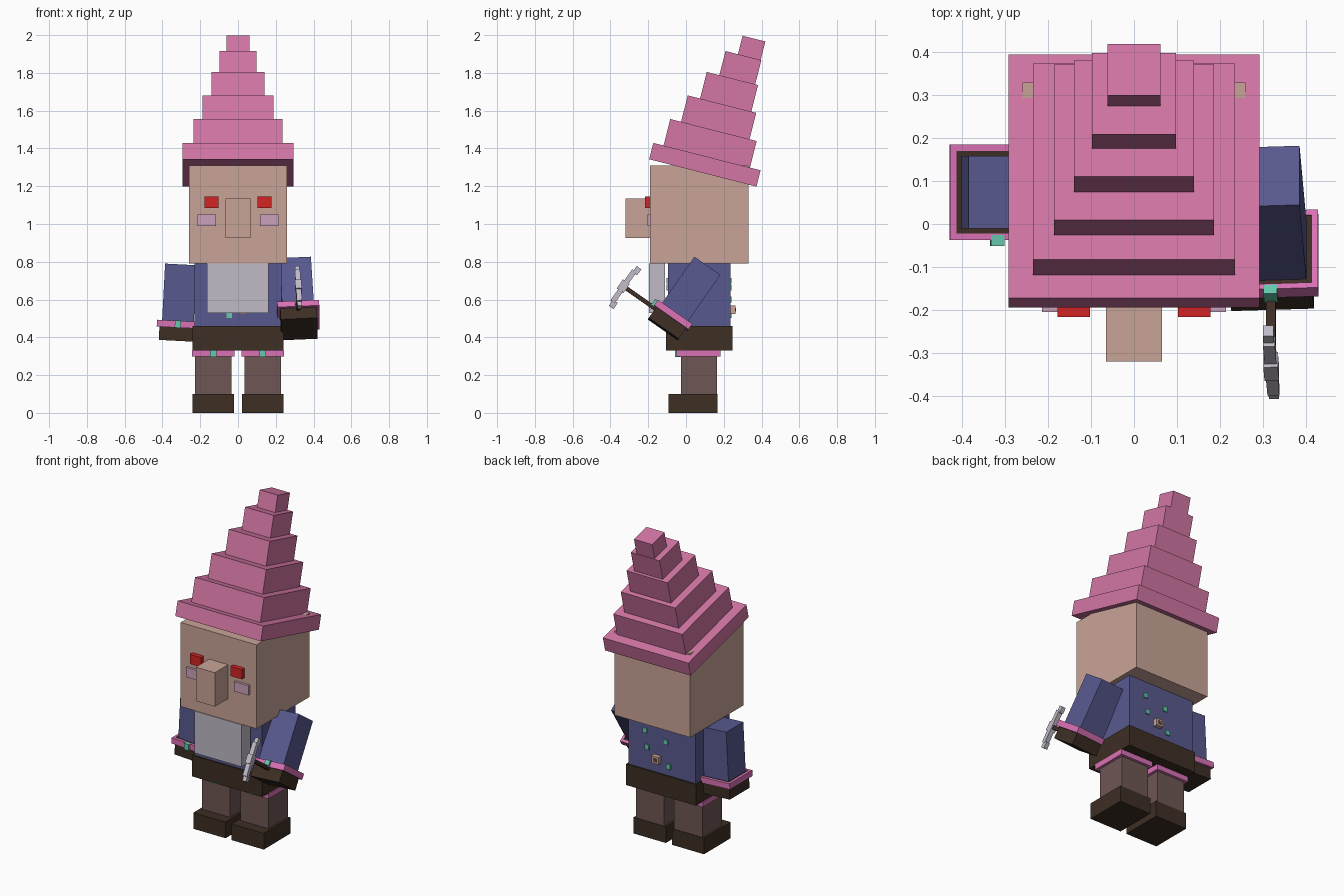
import bpy, bmesh, math
from mathutils import Matrix, Vector

if "Cube" in bpy.data.objects:
    bpy.data.objects.remove(bpy.data.objects["Cube"])


def material(name, hexcode):
    def lin(c):
        return c / 12.92 if c <= 0.04045 else ((c + 0.055) / 1.055) ** 2.4
    m = bpy.data.materials.new(name)
    rgb = [lin(int(hexcode[i:i + 2], 16) / 255) for i in (0, 2, 4)]
    m.diffuse_color = (*rgb, 1)
    m.use_nodes = True
    m.node_tree.nodes["Principled BSDF"].inputs["Base Color"].default_value = m.diffuse_color
    return m


HAT = material("hat pink", "D376A4")
CUFF = material("cuff pink", "DA72B5")
SKIN = material("skin", "C9A497")
RED = material("eye red", "D42424")
CHEEK = material("cheek mauve", "CBA2BC")
BLUE = material("coat blue", "58598F")
GREY = material("pale grey", "C0BAC6")
DARK = material("dark leather", "3D2E24")
TROUSER = material("trouser brown", "6E5654")
TEAL = material("gem teal", "66C8AE")


def box(name, x, y, z, mat, frame=Matrix()):
    """Box from (low, high) ranges, placed in a local frame."""
    bm = bmesh.new()
    bmesh.ops.create_cube(bm, size=1)
    for v in bm.verts:
        v.co = Vector([(r[0] + r[1]) / 2 + c * (r[1] - r[0])
                       for c, r in zip(v.co, (x, y, z))])
    me = bpy.data.meshes.new(name)
    bm.to_mesh(me)
    bm.free()
    me.materials.append(mat)
    ob = bpy.data.objects.new(name, me)
    ob.matrix_world = frame
    bpy.context.collection.objects.link(ob)
    return ob


def mid(c, h):
    return (c - h, c + h)


# Head and face
box("head", (-.26, .26), (-.19, .33), (.79, 1.31), SKIN)
box("nose", (-.065, .065), (-.32, -.19), (.925, 1.135), SKIN)
for s, side in ((-1, "left"), (1, "right")):
    box(side + "_eye", mid(s * .14, .038), (-.217, -.18), (1.085, 1.145), RED)
    box(side + "_cheek", mid(s * .165, .049), (-.205, -.18), (.99, 1.05), CHEEK)
box("beard", (-.163, .161), (-.195, -.11), (.53, .79), GREY)

# Stepped hat leaning back: half width, centre y, bottom, top in its own frame
lean = Matrix.Rotation(math.radians(-14.3), 4, 'X')
layers = [(.293, -.2276, 1.253, 1.342), (.236, -.2288, 1.342, 1.487),
          (.187, -.219, 1.487, 1.631), (.14, -.199, 1.631, 1.776),
          (.098, -.1726, 1.776, 1.908), (.062, -.1406, 1.908, 2.009)]
for i, (h, cy, lo, hi) in enumerate(layers):
    box(f"hat_tier_{i + 1}", (-h, h), mid(cy, h), (lo, hi), HAT, lean)

# Coat, belt, and studs that show on both coat faces
box("coat", (-.23, .23), (-.095, .235), (.40, .79), BLUE)
box("belt", (-.24, .24), (-.106, .245), (.33, .46), DARK)
for i, (x, z) in enumerate([(.115, .70), (-.027, .664), (.10, .60), (-.047, .517)]):
    box(f"coat_stud_{i + 1}", mid(x, .014), (-.102, .242), mid(z, .015), TEAL)
box("back_button", mid(.03, .024), (-.11, .262), mid(.546, .022), SKIN)
box("button_inset", mid(.03, .011), (.258, .266), mid(.546, .010), TROUSER)

# Legs, trouser cuffs and boots
for s, side in ((-1, "left"), (1, "right")):
    c = s * .131
    box(side + "_leg", mid(c, .096), (-.026, .165), (.05, .31), TROUSER)
    box(side + "_leg_cuff", mid(c, .113), (-.05, .182), (.298, .331), CUFF)
    box(side + "_leg_gem", mid(c, .016), (-.058, -.03), (.297, .332), TEAL)
    box(side + "_boot", mid(c, .11), (-.092, .168), (0, .1), DARK)


def cuff_ring(name, outer, inner, z, frame):
    """Square band made of four strips."""
    a, b = (-outer, -inner), (inner, outer)
    full, gap = (-outer, outer), (-inner, inner)
    for n, x, y in (("front", full, a), ("back", full, b),
                    ("left", a, gap), ("right", b, gap)):
        box(f"{name}_{n}", x, y, z, CUFF, frame)


def arm(side, frame):
    box(side + "_sleeve", mid(0, .084), mid(0, .084), (-.32, 0), BLUE, frame)
    cuff_ring(side + "_arm_cuff", .111, .096, (-.335, -.299), frame)
    box(side + "_mitten", mid(0, .0965), mid(0, .0965), (-.405, -.302), DARK, frame)
    box(side + "_arm_gem", mid(0, .016), (-.125, -.10), (-.336, -.298), TEAL, frame)


# Hanging arm and raised arm, pivoting at the shoulder top
hang = Matrix.Translation((-.302, .074, .786)) @ Matrix.Rotation(math.radians(3), 4, 'Y')
raised = (Matrix.Translation((.302, .111, .775))
          @ Matrix.Rotation(math.radians(-35), 4, 'X')
          @ Matrix.Rotation(math.radians(-3), 4, 'Y'))
arm("left", hang)
arm("right", raised)

# Pickaxe held in the raised hand
box("pick_handle", mid(0, .011), (-.29, -.05), mid(-.34, .011), DARK, raised)
box("pick_centre", mid(0, .017), (-.325, -.282), mid(-.34, .028), GREY, raised)
for s, side in ((-1, "lower"), (1, "upper")):
    zs = sorted((-.34 + s * .02, -.34 + s * .10))
    box(f"pick_{side}_bar", mid(0, .014), (-.316, -.288), zs, GREY, raised)
    zs = sorted((-.34 + s * .09, -.34 + s * .128))
    box(f"pick_{side}_tip", mid(0, .012), (-.306, -.276), zs, GREY, raised)
